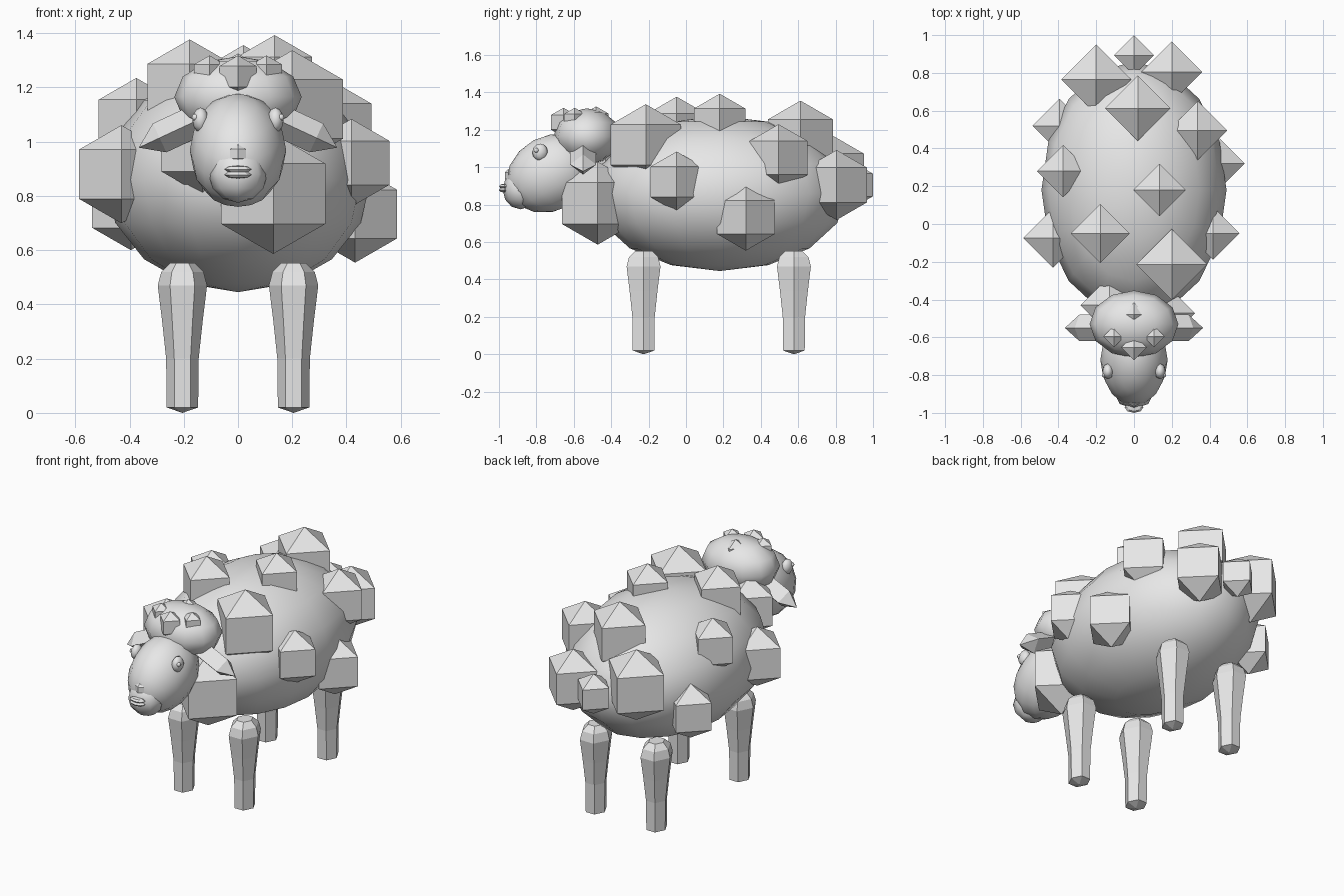
import bpy, bmesh, math
from mathutils import Vector, Matrix

if "Cube" in bpy.data.objects:
    bpy.data.objects.remove(bpy.data.objects["Cube"], do_unlink=True)

wool_grey = bpy.data.materials.new("light_grey")
wool_grey.use_nodes = True
wool_grey.diffuse_color = (0.8, 0.8, 0.8, 1)
wool_grey.node_tree.nodes["Principled BSDF"].inputs["Base Color"].default_value = (0.8, 0.8, 0.8, 1)


def finish(name, bm, smooth=False):
    mesh = bpy.data.meshes.new(name)
    bmesh.ops.recalc_face_normals(bm, faces=bm.faces)
    for face in bm.faces:
        face.smooth = smooth
    bm.to_mesh(mesh)
    bm.free()
    mesh.materials.append(wool_grey)
    obj = bpy.data.objects.new(name, mesh)
    bpy.context.collection.objects.link(obj)
    return obj


def ball(name, centre, size, segments=16, rings=8, tilt=(0, 0, 0), smooth=True):
    """Stretched sphere: size gives the three half lengths."""
    bm = bmesh.new()
    bmesh.ops.create_uvsphere(bm, u_segments=segments, v_segments=rings, radius=1)
    turn = Matrix.Identity(3)
    for axis, angle in zip("XYZ", tilt):
        turn = Matrix.Rotation(math.radians(angle), 3, axis) @ turn
    for v in bm.verts:
        v.co = turn @ (v.co * Vector(size)) + Vector(centre)
    return finish(name, bm, smooth)


def tuft(name, x, y, z, r):
    """Four-sided crystal of wool with pointed ends."""
    return ball(name, (x, y, z), (r, r, r), 4, 3, smooth=False)


# Body
ball("body", (0, 0.18, 0.86), (0.49, 0.68, 0.415))

# Wool tufts on the body: x, y, z, radius
TUFTS = {
    "shoulder_tuft": (0.2, -0.215, 1.12, 0.217),
    "withers_tuft": (-0.178, -0.05, 1.197, 0.18),
    "back_tuft": (0.135, 0.18, 1.233, 0.16),
    "rump_tuft": (0.02, 0.612, 1.156, 0.2),
    "left_hip_tuft": (0.337, 0.495, 1.05, 0.18),
    "left_belly_tuft": (0.432, 0.32, 0.733, 0.179),
    "left_side_tuft": (0.418, -0.05, 0.922, 0.162),
    "right_side_tuft": (-0.375, 0.28, 1.075, 0.16),
    "right_shoulder_tuft": (-0.43, -0.075, 0.88, 0.181),
    "right_belly_tuft": (-0.395, 0.52, 0.765, 0.165),
    "right_rear_tuft": (-0.2, 0.765, 0.965, 0.215),
    "left_rear_tuft": (0.2, 0.805, 0.905, 0.187),
    "tail": (0, 0.893, 0.905, 0.122),
    "chest_tuft": (0.13, -0.472, 0.808, 0.222),
    "neck_tuft": (-0.13, -0.43, 0.98, 0.178),
}
for name, place in TUFTS.items():
    tuft(name, *place)

# Head, muzzle and woolly cap
ball("head", (0, -0.72, 0.968), (0.178, 0.25, 0.2), tilt=(28, 0, 0))
ball("muzzle", (0, -0.885, 0.88), (0.108, 0.095, 0.105), 8, 6)
ball("nose", (0, -0.95, 0.955), (0.035, 0.02, 0.035), 4, 3, smooth=False)
for name, z in (("upper_lip", 0.898), ("lower_lip", 0.878)):
    ball(name, (0, -0.97, z), (0.05, 0.03, 0.014), 8, 4, smooth=False)
ball("wool_cap", (0, -0.53, 1.165), (0.235, 0.178, 0.15), 12, 6)
tuft("front_forelock", 0, -0.655, 1.24, 0.078)
tuft("back_forelock", 0, -0.48, 1.25, 0.075)

# Paired parts of the head
for side, s in (("left", 1), ("right", -1)):
    tuft(side + "_forelock", s * 0.105, -0.595, 1.252, 0.066)
    ball(side + "_ear", (s * 0.212, -0.55, 1.05), (0.068, 0.081, 0.17), 4, 3,
         tilt=(0, s * 115, 0), smooth=False)
    ball(side + "_eye", (s * 0.138, -0.78, 1.08), (0.03, 0.042, 0.046), 8, 6)
    ball(side + "_pupil", (s * 0.158, -0.8, 1.09), (0.013, 0.013, 0.013), 8, 6)

# Legs: a six-sided profile of radius and height
LEG = [(0.058, 0.02), (0.06, 0.2), (0.075, 0.34), (0.091, 0.47), (0.078, 0.52), (0.045, 0.553)]


def leg(name, x, y, sides=6):
    bm = bmesh.new()
    rows = []
    for r, z in LEG:
        angles = [math.tau * i / sides for i in range(sides)]
        rows.append([bm.verts.new((x + r * math.cos(a), y + r * 1.15 * math.sin(a), z)) for a in angles])
    tip = bm.verts.new((x, y, 0))
    for i in range(sides):
        j = (i + 1) % sides
        bm.faces.new((tip, rows[0][j], rows[0][i]))
        for low, high in zip(rows, rows[1:]):
            bm.faces.new((low[i], low[j], high[j], high[i]))
    bm.faces.new(rows[-1])
    finish(name, bm)


for end, y in (("front", -0.227), ("back", 0.577)):
    for side, x in (("left", 0.205), ("right", -0.205)):
        leg(f"{end}_{side}_leg", x, y)
